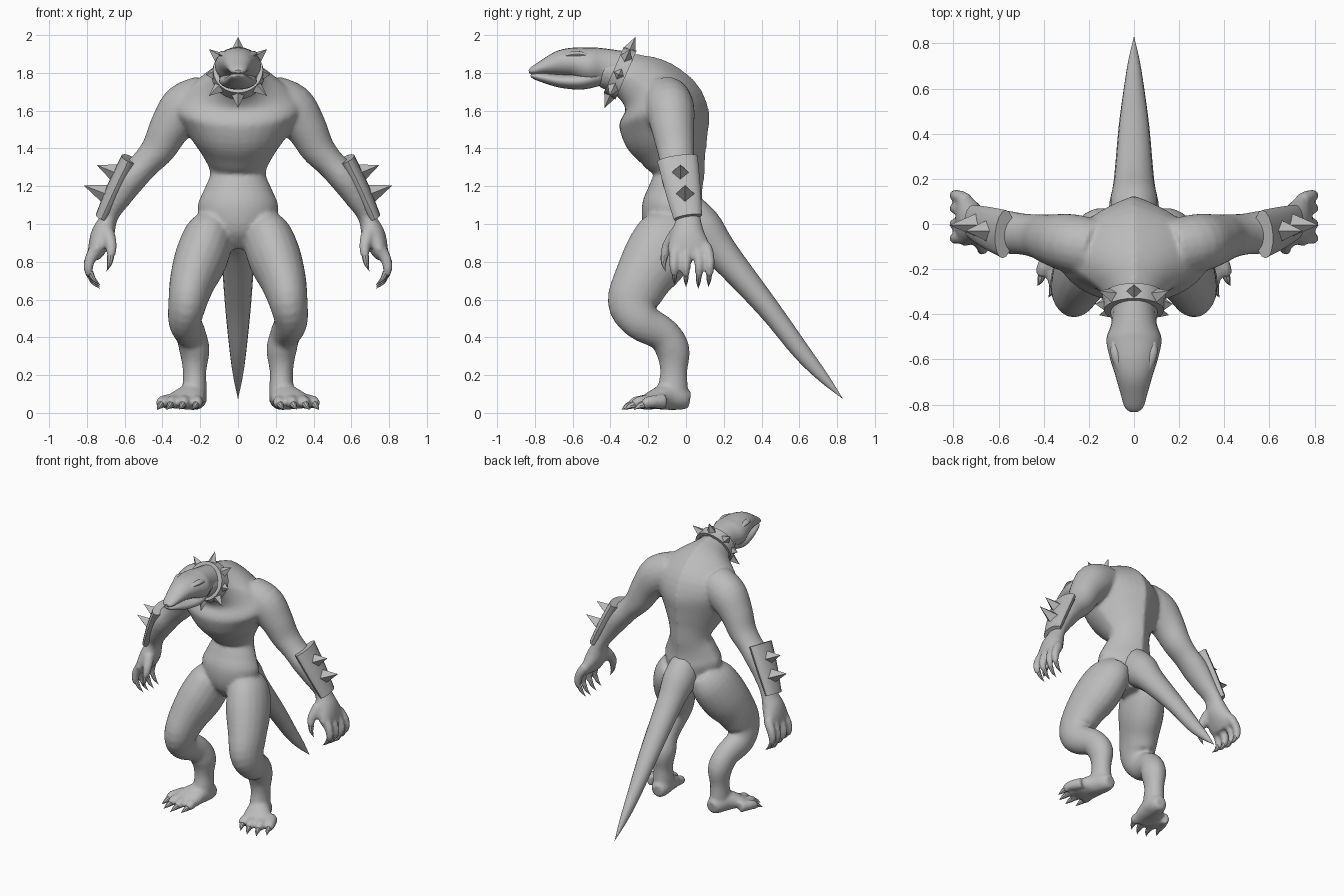
import bpy, bmesh, math
from mathutils import Vector

if "Cube" in bpy.data.objects:
    bpy.data.objects.remove(bpy.data.objects["Cube"])

skin = bpy.data.materials.new("grey")
skin.diffuse_color = (0.5, 0.5, 0.5, 1)
skin.use_nodes = True
skin.node_tree.nodes["Principled BSDF"].inputs["Base Color"].default_value = skin.diffuse_color
X, Y = Vector((1, 0, 0)), Vector((0, 1, 0))


def spline(rows, n):
    """Catmull-Rom through the section rows."""
    out = []
    for i in range(len(rows) - 1):
        p0, p1, p2 = rows[max(i - 1, 0)], rows[i], rows[i + 1]
        p3 = rows[min(i + 2, len(rows) - 1)]
        for k in range(n):
            t = k / n
            out.append([0.5 * (2 * b + (c - a) * t + (2 * a - 5 * b + 4 * c - d) * t * t
                               + (3 * b - a - 3 * c + d) * t ** 3)
                        for a, b, c, d in zip(p0, p1, p2, p3)])
    return out + [list(rows[-1])]


def loft(bm, rows, ref=X, sides=20, n=4, keel=0.0, side=1):
    """Rows are x, y, z, radius along ref, radius across; rings follow the path."""
    rows = spline([(r[0] * side, *r[1:]) for r in rows], n)
    rings = []
    for i, r in enumerate(rows):
        a, b = rows[max(i - 1, 0)], rows[min(i + 1, len(rows) - 1)]
        t = (Vector(b[:3]) - Vector(a[:3])).normalized()
        u = (ref - t * ref.dot(t)).normalized()
        v = t.cross(u)
        ring = []
        for k in range(sides):
            w = 2 * math.pi * k / sides
            c, s = math.cos(w), math.sin(w)
            f = 1 - keel + keel / (abs(c) + abs(s)) if s > 0 else 1
            ring.append(bm.verts.new(Vector(r[:3]) + u * c * f * max(r[3], .001)
                                     + v * s * f * max(r[4], .001)))
        rings.append(ring)
    for p, q in zip(rings, rings[1:]):
        for k in range(sides):
            j = (k + 1) % sides
            bm.faces.new((p[k], p[j], q[j], q[k]))
    bm.faces.new(rings[0][::-1])
    bm.faces.new(rings[-1])


def spike(bm, base, tip, r, sides=4, ref=X):
    base, tip = Vector(base), Vector(tip)
    t = (tip - base).normalized()
    u = (ref - t * ref.dot(t)).normalized()
    v = t.cross(u)
    ring = [bm.verts.new(base + r * (u * math.cos(2 * math.pi * k / sides)
                                     + v * math.sin(2 * math.pi * k / sides)))
            for k in range(sides)]
    top = bm.verts.new(tip)
    bm.faces.new(ring[::-1])
    for k in range(sides):
        bm.faces.new((ring[k], ring[(k + 1) % sides], top))


def finish(bm, name, angle=40, voxel=0):
    bmesh.ops.recalc_face_normals(bm, faces=bm.faces)
    me = bpy.data.meshes.new(name)
    bm.to_mesh(me)
    bm.free()
    me.materials.append(skin)
    ob = bpy.data.objects.new(name, me)
    bpy.context.collection.objects.link(ob)
    bpy.context.view_layer.objects.active = ob
    ob.select_set(True)
    if voxel:
        m = ob.modifiers.new("fuse", 'REMESH')
        m.mode, m.voxel_size, m.use_smooth_shade = 'VOXEL', voxel, True
        m = ob.modifiers.new("soften", 'SMOOTH')
        m.factor, m.iterations = 0.5, 6
    elif angle:
        bpy.ops.object.shade_smooth_by_angle(angle=math.radians(angle))
    ob.select_set(False)
    return ob


# Body: torso, arms, hands, legs and feet fused into one skin
body = bmesh.new()
loft(body, [(0, -.06, .87, .06, .08), (0, -.065, .96, .16, .15), (0, -.07, 1.08, .215, .165),
            (0, -.055, 1.17, .185, .145), (0, -.035, 1.27, .148, .135),
            (0, -.06, 1.37, .19, .18), (0, -.1, 1.49, .27, .235), (0, -.135, 1.62, .34, .235),
            (0, -.2, 1.72, .26, .18), (0, -.31, 1.785, .13, .125), (0, -.44, 1.825, .1, .1)],
     sides=32, keel=.45)
for s in (1, -1):
    # arm and palm
    loft(body, [(.17, -.11, 1.66, .13, .13), (.28, -.085, 1.61, .13, .135),
                (.36, -.07, 1.51, .115, .11), (.42, -.055, 1.4, .1, .092),
                (.49, -.045, 1.32, .092, .078), (.565, -.035, 1.24, .095, .08),
                (.63, -.015, 1.14, .08, .066), (.68, .01, 1.04, .066, .046),
                (.715, .01, .95, .09, .062), (.745, .015, .87, .115, .05),
                (.76, .02, .82, .09, .03)], ref=Y, side=s)
    # fingers and thumb
    for y, d in ((-.055, .02), (.0, .01), (.06, 0), (.11, .01)):
        loft(body, [(.745, y, .88, .03, .035), (.785, y * 1.15, .81, .027, .03),
                    (.792, y * 1.15, .75, .022, .024), (.775, y * 1.1, .71 + d, .016, .017)],
             ref=Y, side=s, sides=12)
    loft(body, [(.69, -.05, .95, .04, .04), (.67, -.1, .88, .03, .03),
                (.675, -.115, .82, .022, .022)], ref=Y, side=s, sides=12)
    # leg
    loft(body, [(.11, -.06, 1.02, .09, .13), (.15, -.09, .94, .13, .17),
                (.195, -.16, .82, .14, .175), (.24, -.235, .7, .122, .15),
                (.268, -.28, .58, .102, .135), (.28, -.235, .485, .088, .105),
                (.25, -.12, .415, .08, .09), (.23, -.07, .33, .08, .09),
                (.23, -.065, .22, .062, .072), (.23, -.07, .12, .065, .08),
                (.23, -.07, .05, .06, .06)], side=s)
    # foot and toes
    loft(body, [(.22, .02, .07, .04, .045), (.225, -.02, .075, .062, .06),
                (.245, -.1, .085, .08, .07), (.275, -.17, .07, .1, .052),
                (.3, -.22, .05, .1, .034)], side=s)
    for x, y in ((.215, -.27), (.285, -.295), (.35, -.28), (.4, -.23)):
        loft(body, [(.3 + (x - .3) * .6, y + .12, .06, .035, .04),
                    (x, y + .04, .058, .032, .034), (x + .008, y, .042, .024, .026)],
             side=s, sides=12)
finish(body, "body", voxel=.012)

# Claws on hands and feet
claws = bmesh.new()
for s in (1, -1):
    for y, d in ((-.055, .02), (.0, .01), (.06, 0), (.11, .01)):
        loft(claws, [(.782, y * 1.12, .725 + d, .015, .016), (.765, y * 1.1, .69 + d, .011, .012),
                     (.73, y * 1.08, .658 + d, 0, 0)], ref=Y, side=s, sides=8)
    loft(claws, [(.675, -.115, .83, .02, .02), (.68, -.118, .79, .013, .013),
                 (.695, -.11, .75, 0, 0)], ref=Y, side=s, sides=8)
    for x, y in ((.215, -.27), (.285, -.295), (.35, -.28), (.4, -.23)):
        loft(claws, [(x + .004, y + .02, .048, .02, .022), (x + .014, y - .018, .036, .014, .015),
                     (x + .028, y - .045, .017, 0, 0)], side=s, sides=8)
finish(claws, "claws")

# Tail
tail = bmesh.new()
loft(tail, [(0, -.03, 1.06, .1, .13), (0, .08, .97, .11, .12), (0, .19, .845, .09, .088),
            (0, .43, .56, .068, .06), (0, .61, .325, .044, .047), (0, .73, .185, .024, .028),
            (0, .83, .075, 0, 0)], sides=16)
finish(tail, "tail")

# Head with separate lower jaw
head = bmesh.new()
loft(head, [(0, -.36, 1.81, .095, .11), (0, -.44, 1.832, .1, .098), (0, -.51, 1.838, .122, .098),
            (0, -.59, 1.855, .108, .08), (0, -.67, 1.852, .083, .066),
            (0, -.75, 1.832, .06, .04), (0, -.81, 1.812, .042, .022),
            (0, -.832, 1.807, .018, .008)], sides=24)
finish(head, "head")
jaw = bmesh.new()
loft(jaw, [(0, -.45, 1.79, .085, .055), (0, -.55, 1.758, .1, .046), (0, -.66, 1.757, .078, .036),
           (0, -.75, 1.773, .056, .026), (0, -.805, 1.784, .036, .016),
           (0, -.822, 1.788, .015, .006)], sides=24)
finish(jaw, "lower_jaw")
brow = bmesh.new()
for s in (1, -1):
    loft(brow, [(.085, -.5, 1.885, .01, .01), (.08, -.57, 1.9, .024, .016),
                (.062, -.64, 1.89, .018, .014), (.045, -.69, 1.875, .008, .006)], side=s, sides=10)
finish(brow, "brow_ridges")

# Spiked collar, tilted to sit across the neck
centre, up = Vector((0, -.35, 1.802)), Vector((0, .4, .92))
axis = Vector((0, -.92, .4))
collar = bmesh.new()
loops = []
for off, r in ((-.035, .115), (-.035, .14), (.035, .132), (.035, .1)):
    loops.append([collar.verts.new(centre + axis * off + X * r * math.cos(k * math.pi / 12)
                                   + up * r * math.sin(k * math.pi / 12)) for k in range(24)])
for p, q in zip(loops, loops[1:] + loops[:1]):
    for k in range(24):
        collar.faces.new((p[k], p[(k + 1) % 24], q[(k + 1) % 24], q[k]))
finish(collar, "collar", 35)
spikes = bmesh.new()
for deg in (90, 41, -4, -41, -90, 139, 184, 221):
    d = X * math.cos(math.radians(deg)) + up * math.sin(math.radians(deg))
    spike(spikes, centre + d * .125, centre + d * (.172 if deg in (-4, 184) else .205), .036, ref=axis)
finish(spikes, "collar_spikes", 0)

# Forearm guards with two pyramid spikes each
for s, tag in ((1, "left"), (-1, "right")):
    guard = bmesh.new()
    loft(guard, [(.575, -.045, 1.345, .108, .045), (.65, -.018, 1.19, .095, .045),
                 (.72, .01, 1.035, .076, .036)], ref=Y, side=s, sides=16, n=3)
    finish(guard, tag + "_forearm_guard", 35)
    studs = bmesh.new()
    spike(studs, (.635 * s, -.03, 1.265), (.748 * s, -.03, 1.312), .055, ref=Y)
    spike(studs, (.69 * s, -.005, 1.155), (.818 * s, -.005, 1.205), .055, ref=Y)
    finish(studs, tag + "_guard_spikes", 0)
